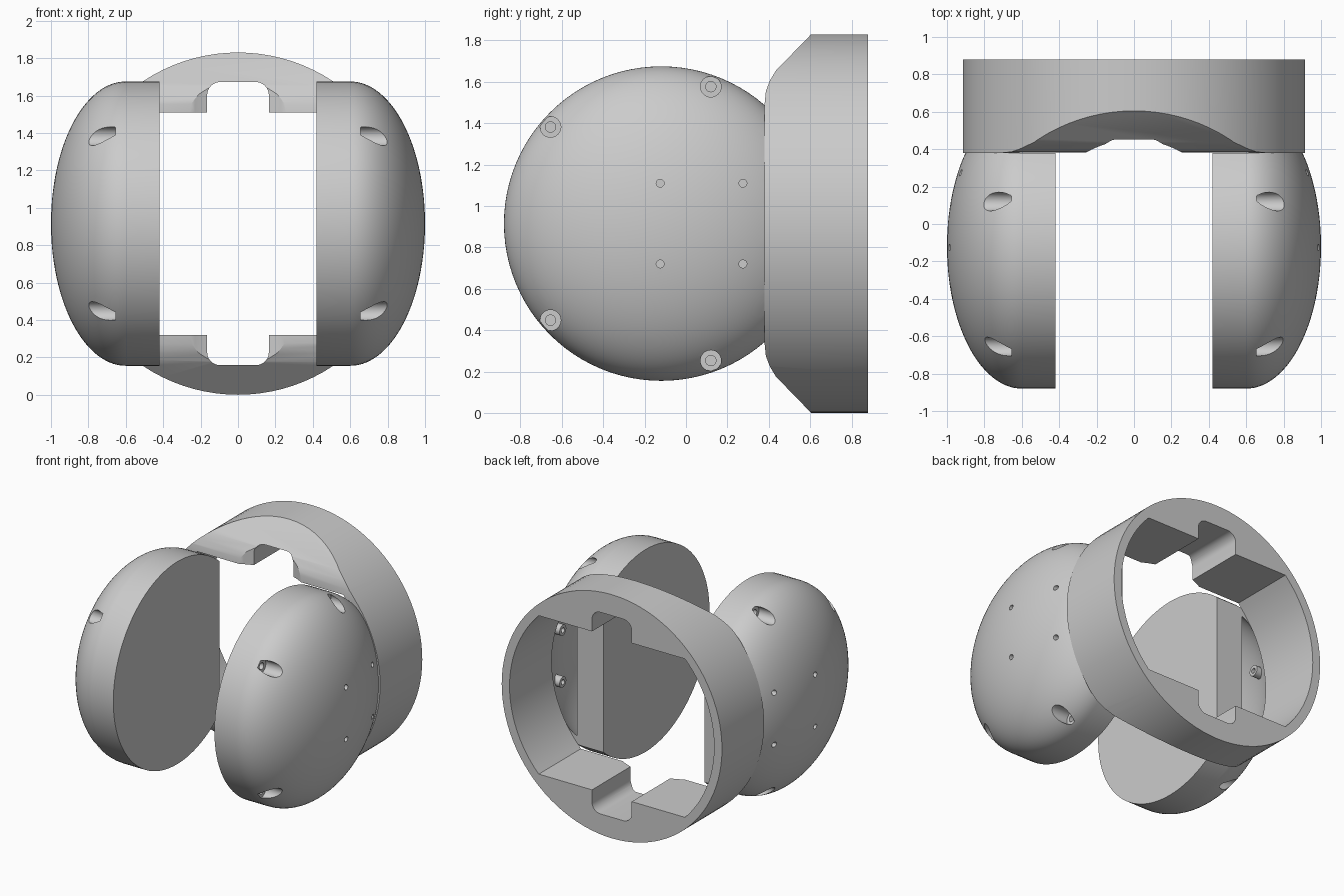
import bpy, bmesh, math
from mathutils import Matrix, Vector

cube = bpy.data.objects.get("Cube")
if cube:
    bpy.data.objects.remove(cube, do_unlink=True)

CZ = 0.915              # height of the ring and pod axes
PY = -0.12              # pod centre in depth
BACK = 0.38             # plane where pods meet the ring

grey = bpy.data.materials.new("plain grey")
grey.use_nodes = True
colour = (0.6, 0.6, 0.6, 1)
grey.diffuse_color = colour
grey.node_tree.nodes["Principled BSDF"].inputs["Base Color"].default_value = colour


def finish(bm, name):
    bmesh.ops.recalc_face_normals(bm, faces=bm.faces)
    mesh = bpy.data.meshes.new(name)
    bm.to_mesh(mesh)
    bm.free()
    mesh.materials.append(grey)
    ob = bpy.data.objects.new(name, mesh)
    bpy.context.collection.objects.link(ob)
    return ob


def lathe(name, profile, segments=96):
    """Spin (x, radius) points about the pod axis."""
    bm = bmesh.new()
    centre = Vector((0, PY, CZ))
    verts = [bm.verts.new((x, PY, CZ + r)) for x, r in profile]
    edges = [bm.edges.new(pair) for pair in zip(verts, verts[1:])]
    bmesh.ops.spin(bm, geom=verts + edges, cent=centre, axis=(1, 0, 0),
                   angle=math.tau, steps=segments)
    bmesh.ops.remove_doubles(bm, verts=bm.verts, dist=0.0005)
    return finish(bm, name)


def extrude(name, points, direction):
    """Solid made by pushing a closed outline along a direction."""
    bm = bmesh.new()
    face = bm.faces.new([bm.verts.new(p) for p in points])
    new = bmesh.ops.extrude_face_region(bm, geom=[face])["geom"]
    bmesh.ops.translate(bm, vec=direction,
                        verts=[g for g in new if isinstance(g, bmesh.types.BMVert)])
    return finish(bm, name)


def rod(name, axis, centre, radius, length, segments=32):
    bm = bmesh.new()
    turn = {"X": Matrix.Rotation(math.pi / 2, 4, "Y"),
            "Y": Matrix.Rotation(math.pi / 2, 4, "X"),
            "Z": Matrix.Identity(4)}[axis]
    bmesh.ops.create_cone(bm, cap_ends=True, segments=segments, radius1=radius,
                          radius2=radius, depth=length,
                          matrix=Matrix.Translation(centre) @ turn)
    return finish(bm, name)


def x_rod(name, y, z, radius, x0, x1):
    return rod(name, "X", ((x0 + x1) / 2, y, z), radius, x1 - x0)


def box(name, low, high):
    (x0, y0, z0), (x1, y1, z1) = low, high
    return extrude(name, [(x0, y0, z0), (x1, y0, z0), (x1, y1, z0), (x0, y1, z0)],
                   (0, 0, z1 - z0))


def combine(target, tool, operation="DIFFERENCE"):
    mod = target.modifiers.new("combine", "BOOLEAN")
    mod.operation, mod.solver, mod.object = operation, "EXACT", tool
    graph = bpy.context.evaluated_depsgraph_get()
    mesh = bpy.data.meshes.new_from_object(target.evaluated_get(graph))
    target.modifiers.clear()
    target.data = mesh
    bpy.data.objects.remove(tool, do_unlink=True)


def smooth(ob):
    bpy.ops.object.select_all(action="DESELECT")
    ob.select_set(True)
    bpy.context.view_layer.objects.active = ob
    bpy.ops.object.shade_smooth_by_angle(angle=math.radians(30))


def dome(start, width, radius, steps=28):
    """Quarter ellipse from the rim to the tip."""
    return [(start + width * math.sin(a), radius * math.cos(a))
            for a in (math.pi / 2 * i / steps for i in range(steps + 1))]


# Pod: solid disc with a hollow dome, open at the back
pod = lathe("left_pod", [(0.42, 0), (0.42, 0.76)] + dome(0.6, 0.4, 0.76))
inner = dome(0.6, 0.36, 0.715)[2:]
cavity = lathe("cavity", [(inner[0][0], 0)] + inner)

bolts = [(y, CZ + s * h) for y, h in ((-0.655, 0.467), (0.12, 0.662)) for s in (-1, 1)]
pins = [(y, CZ + s * 0.195, x) for y, x in ((-0.125, 0.89), (0.275, 0.83)) for s in (-1, 1)]
for y, z in bolts:
    combine(cavity, x_rod("post", y, z, 0.08, 0.5, 1.1))
for y, z, x in pins:
    combine(cavity, x_rod("boss", y, z, 0.04, x, 1.1))
combine(pod, cavity)

# Bolt counterbores and pin holes
for y, z in bolts:
    combine(pod, x_rod("counterbore", y, z, 0.05, 0.655, 1.1))
    combine(pod, x_rod("bolt_hole", y, z, 0.025, 0.5, 0.8))
for y, z, x in pins:
    combine(pod, x_rod("pin_hole", y, z, 0.019, x - 0.05, 1.1))
combine(pod, box("back_cut", (0, BACK, -1), (2, 2, 3)))

# Opposite pod
twin = pod.data.copy()
twin.transform(Matrix.Scale(-1, 4, (1, 0, 0)))
twin.flip_normals()
right_pod = bpy.data.objects.new("right_pod", twin)
bpy.context.collection.objects.link(right_pod)

# Ring: cylinder trimmed by a side outline with sloped front edges
ring = rod("back_ring", "Y", (0, 0.63, CZ), 0.915, 0.5, 96)
slope = [(BACK, 0.58), (0.386, 0.64), (0.405, 0.69), (0.435, 0.74), (0.605, 0.915), (0.62, 1.0)]
side = [(y, CZ + h) for y, h in slope] + [(1, CZ + 1), (1, CZ - 1)]
side += [(y, CZ - h) for y, h in reversed(slope)]
combine(ring, extrude("side_outline", [(-1, y, z) for y, z in side], (2, 0, 0)), "INTERSECT")

# Opening: round bore with flat ledges above and below
bore = rod("bore", "Y", (0, 0.63, CZ), 0.85, 2, 96)
combine(bore, box("ledges", (-1, -1, CZ - 0.595), (1, 2, CZ + 0.595)), "INTERSECT")
combine(ring, bore)

# Notch with rounded corners through both ledges
W, H, R = 0.165, 0.757, 0.07
notch = []
for i, (sx, sz) in enumerate(((1, 1), (-1, 1), (-1, -1), (1, -1))):
    for k in range(9):
        a = math.pi / 2 * (i + k / 8)
        notch.append((sx * (W - R) + R * math.cos(a), -1,
                      CZ + sz * (H - R) + R * math.sin(a)))
combine(ring, extrude("notch", notch, (0, 3, 0)))

# Upright round relief at the front of the notch
combine(ring, rod("relief", "Z", (0, -0.07, CZ), 0.52, 3, 96))

for ob in (pod, right_pod, ring):
    smooth(ob)
